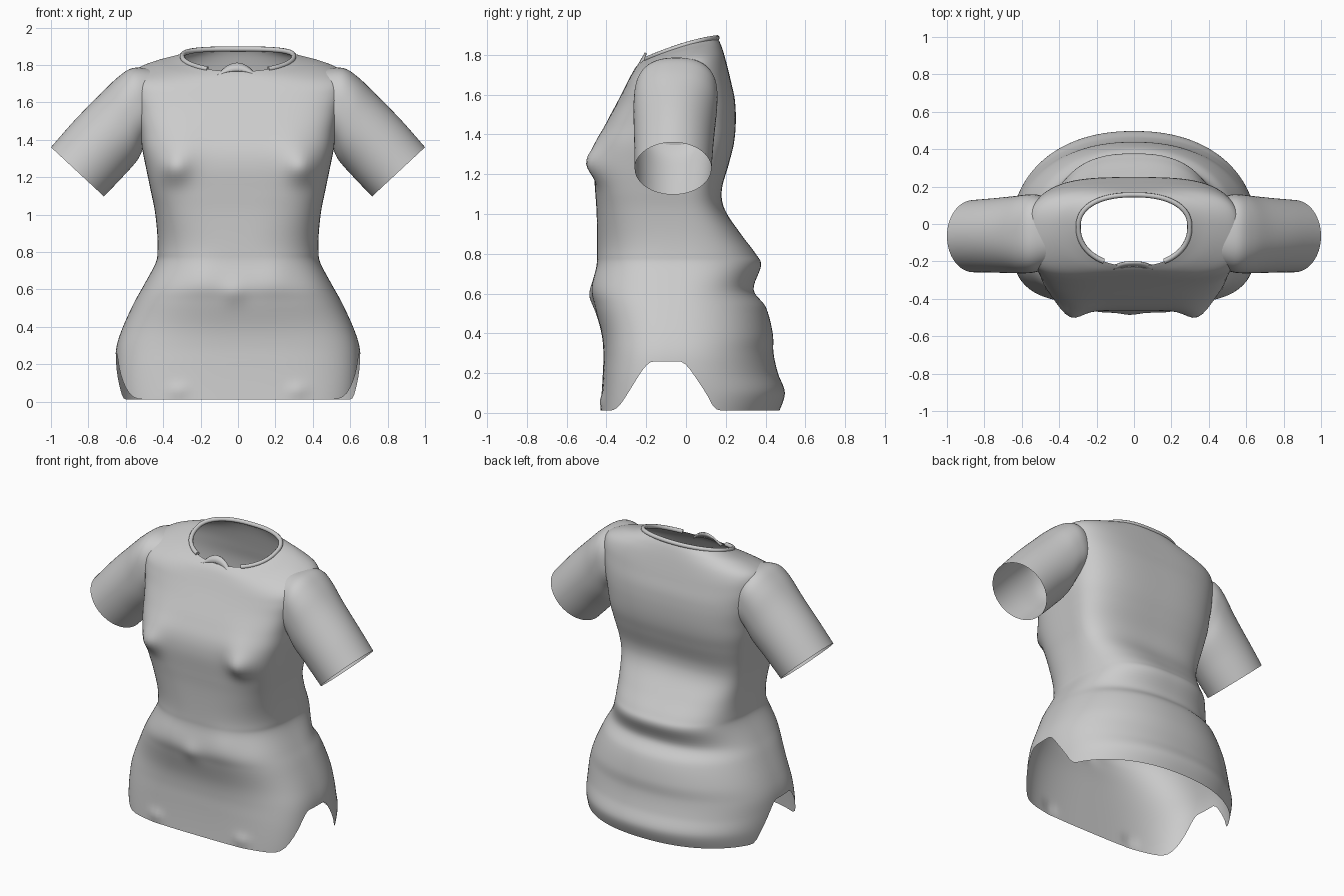
import bpy, math

if "Cube" in bpy.data.objects:
    bpy.data.objects.remove(bpy.data.objects["Cube"])

cloth = bpy.data.materials.new("grey cloth")
cloth.diffuse_color = (0.6, 0.6, 0.6, 1)
cloth.use_nodes = True
cloth.node_tree.nodes["Principled BSDF"].inputs["Base Color"].default_value = cloth.diffuse_color


def make(name, verts, faces):
    me = bpy.data.meshes.new(name)
    me.from_pydata(verts, [], faces)
    me.materials.append(cloth)
    me.shade_smooth()
    ob = bpy.data.objects.new(name, me)
    bpy.context.collection.objects.link(ob)
    return ob


def spline(table, t):
    """Smooth interpolation through the rows of a table."""
    last = len(table) - 1
    i = max(0, min(int(t), last - 1))
    f = t - i
    a, b, c, d = (table[max(0, min(k, last))] for k in (i - 1, i, i + 1, i + 2))
    return [0.5 * (2 * q + (r - p) * f + (2 * p - 5 * q + 4 * r - s) * f * f
                   + (3 * q - p - 3 * r + s) * f ** 3) for p, q, r, s in zip(a, b, c, d)]


def step(a, b, x):
    x = max(0, min(1, (x - a) / (b - a)))
    return x * x * (3 - 2 * x)


def loft(rows, cols, point, keep=lambda p: True):
    verts = [point(i, j) for i in range(rows) for j in range(cols)]
    faces = []
    for i in range(rows - 1):
        for j in range(cols):
            k = (j + 1) % cols
            f = (i * cols + j, i * cols + k, (i + 1) * cols + k, (i + 1) * cols + j)
            if keep([sum(verts[v][a] for v in f) / 4 for a in range(3)]):
                faces.append(f)
    return verts, faces


# Torso sections: height, half width, front y, back y
BODY = [
    (0.00, .648, -.432, .465),
    (0.10, .655, -.424, .497),
    (0.20, .657, -.418, .462),
    (0.30, .648, -.415, .440),
    (0.40, .615, -.425, .436),
    (0.53, .555, -.458, .402),
    (0.62, .505, -.474, .340),
    (0.74, .441, -.450, .377),
    (0.80, .431, -.447, .350),
    (0.90, .432, -.447, .275),
    (1.02, .445, -.450, .196),
    (1.12, .465, -.457, .180),
    (1.25, .492, -.465, .215),
    (1.35, .512, -.450, .240),
    (1.45, .525, -.405, .250),
    (1.55, .545, -.352, .247),
    (1.62, .565, -.315, .226),
    (1.69, .555, -.280, .200),
    (1.73, .440, -.258, .182),
    (1.753, .350, -.240, .168),
    (1.765, .298, -.226, .156),
]
COLS, SUB = 128, 6


def lumps(x, z):
    """Forward push of the chest, belly and hem folds."""
    def bump(dx, dz, rad, push):
        return push * math.exp(-(dx * dx + dz * dz) / (rad * rad))
    ax = abs(x)
    return (bump(ax - .34, z - 1.25, .08, .055) + bump(ax - .3, z - 1.35, .1, .015)
            + bump(x + .02, z - .58, .06, .014)
            + bump(ax - .32, z - .06, .04, .015) + bump(ax - .2, z - .67, .09, .008))


def body_point(t, ang):
    h, w, yf, yb = spline(BODY, t)
    c, s = math.cos(ang), math.sin(ang)
    neck = step(1.64, 1.765, h)
    if s < 0:
        n = 3.6 - .8 * step(0, .5, h) + 1.2 * step(.8, 1.2, h) - 1.8 * neck
    else:
        n = 2.2 + 1.1 * step(.5, 1.2, h) - neck
    r = (abs(c) ** n + abs(s) ** n) ** (-1 / n)
    mid = -.05 + .035 * neck
    x = c * r * w
    y = mid + s * r * ((mid - yf) if s < 0 else (yb - mid))
    # sections tilt up toward the back and lift over the shoulders
    tilt = .12 * max(0, (h - 1.53) / .235)
    lift = .03 * step(1.55, 1.68, h) * (1 - .5 * step(1.72, 1.765, h))
    z = h + tilt * (y - yf) / (yb - yf) + lift * c * c
    if s < 0:
        y -= lumps(x, z)
    return x, y, z


def torso_point(i, j):
    ang = 2 * math.pi * j / COLS
    t = i / SUB
    if t < 4:  # hem rises into an arch at each side
        y = body_point(0, ang)[1]
        hem = .018 + .24 * step(-.38, -.17, y) * (1 - step(-.03, .17, y))
        t += hem * 10 * (1 - t / 4)
    return body_point(t, ang)


def outside_armhole(p):
    return abs(p[0]) < .47 or ((p[1] + .05) / .16) ** 2 + ((p[2] - 1.6) / .13) ** 2 > 1


make("torso", *loft((len(BODY) - 1) * SUB + 1, COLS, torso_point, outside_armhole))

# Sleeve sections: top x, top z, bottom x, bottom z, half depth
SLEEVE = [
    (1.00, 1.360, .717, 1.097, .193),
    (.870, 1.508, .618, 1.200, .199),
    (.740, 1.640, .535, 1.295, .206),
    (.645, 1.732, .500, 1.375, .210),
    (.565, 1.783, .470, 1.420, .205),
    (.470, 1.780, .430, 1.450, .180),
]


def sleeve_point(i, j):
    t = i / 5
    tx, tz, bx, bz, h = spline(SLEEVE, t)
    a = 2 * math.pi * j / 64
    c, s = math.cos(a), math.sin(a)
    n = 2 + .5 * step(1, 4, t)  # squarer toward the shoulder
    r = (abs(c) ** n + abs(s) ** n) ** (-1 / n)
    c, s = c * r, s * r
    return ((tx + bx) / 2 + c * (tx - bx) / 2, -.065 + .004 * t + s * h,
            (tz + bz) / 2 + c * (tz - bz) / 2)


sleeves = make("sleeves", *loft((len(SLEEVE) - 1) * 5 + 1, 64, sleeve_point))
mirror = sleeves.modifiers.new("mirror", "MIRROR")
mirror.use_mirror_merge = False

# Rolled collar, open at the front
path = [body_point(len(BODY) - 1, math.radians(a)) for a in range(-58, 239, 4)]
curve = bpy.data.curves.new("collar", "CURVE")
curve.dimensions = "3D"
curve.bevel_depth = 0.014
curve.bevel_resolution = 2
curve.use_fill_caps = True
sp = curve.splines.new("POLY")
sp.points.add(len(path) - 1)
for pt, p in zip(sp.points, path):
    pt.co = (*p, 1)
curve.materials.append(cloth)
bpy.context.collection.objects.link(bpy.data.objects.new("collar", curve))

# Small crescent flap at the front of the neck
verts, faces = [], []
for i in range(17):
    u = i / 8 - 1
    arc = 1 - u * u
    for k in range(3):
        verts.append((u * .105 - .005, -.243 + .012 * arc + .012 * k,
                      1.748 + arc * (.022 + .021 * k)))
for i in range(16):
    for k in range(2):
        a = i * 3 + k
        faces.append((a, a + 3, a + 4, a + 1))
flap = make("neck_flap", verts, faces)
flap.modifiers.new("thickness", "SOLIDIFY").thickness = 0.01
